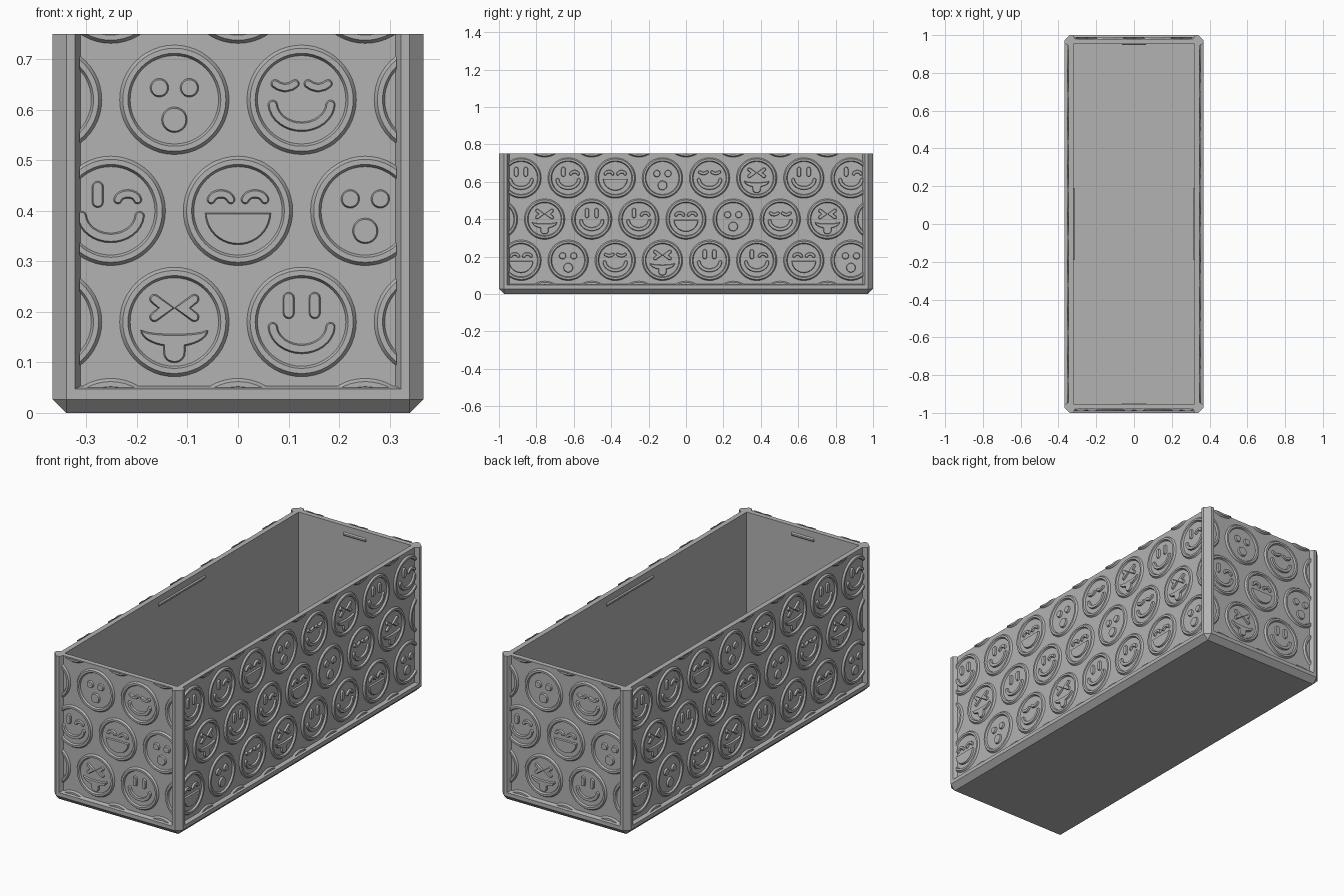
import bpy, bmesh
from math import sin, cos, pi, radians
from mathutils import Matrix, Vector

if "Cube" in bpy.data.objects:
    bpy.data.objects.remove(bpy.data.objects["Cube"])

HX, HY, HZ = 0.367, 1.0, 0.75      # half width, half length, height
CHAMFER, WALL, RECESS = 0.027, 0.046, 0.02
PITCH, ROW, RELIEF = 0.252, 0.22, 0.009
PX = 0.00198                       # drawing unit for the faces

grey = bpy.data.materials.new("matte grey")
grey.use_nodes = True
grey.diffuse_color = (0.45, 0.45, 0.45, 1)
grey.node_tree.nodes["Principled BSDF"].inputs["Base Color"].default_value = grey.diffuse_color


def make_object(name, bm):
    mesh = bpy.data.meshes.new(name)
    bm.to_mesh(mesh)
    bm.free()
    mesh.materials.append(grey)
    obj = bpy.data.objects.new(name, mesh)
    bpy.context.collection.objects.link(obj)
    return obj


def select(obj):
    bpy.ops.object.select_all(action='DESELECT')
    obj.select_set(True)
    bpy.context.view_layer.objects.active = obj


def hull(bm, points, matrix=Matrix()):
    verts = [bm.verts.new(matrix @ Vector(p)) for p in points]
    bmesh.ops.convex_hull(bm, input=verts)


def box_points(x, y, z0, z1):
    return [(sx * x, sy * y, z) for sx in (-1, 1) for sy in (-1, 1) for z in (z0, z1)]


def wall_frame(turn, distance):
    """Local u along the wall, v up, w outwards."""
    return (Matrix.Rotation(radians(90 * turn), 4, 'Z')
            @ Matrix.Translation((0, -distance, 0)) @ Matrix.Rotation(radians(90), 4, 'X'))


# Each wall: name, quarter turns, distance from centre, half length
WALLS = [("front", 0, HY, HX), ("left", 1, HX, HY), ("back", 2, HY, HX), ("right", 3, HX, HY)]

# Box shell with chamfered corners and bottom
bm = bmesh.new()
hull(bm, box_points(HX, HY, 0, HZ))
bmesh.ops.dissolve_limit(bm, angle_limit=0.01, verts=bm.verts[:], edges=bm.edges[:])
edges = [e for e in bm.edges if min(v.co.z for v in e.verts) < 0.01]
bmesh.ops.bevel(bm, geom=edges, offset=CHAMFER, segments=1, affect='EDGES', profile=0.5)
bmesh.ops.recalc_face_normals(bm, faces=bm.faces[:])
box = make_object("box_shell", bm)

# Cavity and the sunken panels, leaving corner posts and a bottom rail
bm = bmesh.new()
hull(bm, box_points(HX - WALL, HY - WALL, WALL, 1))
for name, turn, dist, half in WALLS:
    pts = []
    for w, side, low in ((-RECESS, half - 0.055, 0.053), (RECESS, half - 0.033, 0.041)):
        pts += [(s * side, v, w) for s in (-1, 1) for v in (low, 1)]
    hull(bm, pts, wall_frame(turn, dist))
bmesh.ops.recalc_face_normals(bm, faces=bm.faces[:])
cutter = make_object("shell_cutter", bm)
cutter.hide_render = True
mod = box.modifiers.new("hollow", 'BOOLEAN')
mod.operation, mod.solver, mod.object = 'DIFFERENCE', 'EXACT', cutter
select(box)
bpy.ops.object.modifier_apply(modifier=mod.name)
bpy.data.objects.remove(cutter)

# Small catch ridges inside the rim
for name, turn, dist, half in WALLS:
    bm = bmesh.new()
    length = 0.19 if half == HY else 0.063
    profile = ((0.695, 0.003), (0.703, -0.006), (0.711, -0.006), (0.719, 0.003))
    hull(bm, [(s * length, v, w) for s in (-1, 1) for v, w in profile],
         wall_frame(turn, dist - WALL))
    make_object(name + "_catch_ridge", bm)


# Relief helpers
def pad(bm, outline, origin, bevel=0.003):
    """Raised bevelled shape from an outline in drawing units."""
    u, v = origin
    f = bm.faces.new([bm.verts.new((u + x * PX, v + y * PX, -0.001)) for x, y in outline])
    f.normal_update()
    if f.normal.z < 0:
        f.normal_flip()
    bmesh.ops.inset_individual(bm, faces=[f], thickness=bevel)
    for vert in f.verts:
        vert.co.z = RELIEF


def arc(cx, cy, a, b, start, end, n):
    angles = [radians(start + (end - start) * i / n) for i in range(n + 1)]
    return [(cx + a * cos(t), cy + b * sin(t)) for t in angles]


def disc(cx, cy, r, n=20):
    return arc(cx, cy, r, r, 0, 360, n)[:-1]


def stroke(path, r):
    """Outline of a path with round ends."""
    p = [Vector(q) for q in path]
    dirs = [(b - a).normalized() for a, b in zip(p, p[1:])]
    left, right = [], []
    for i, q in enumerate(p):
        d0, d1 = dirs[max(i - 1, 0)], dirs[min(i, len(dirs) - 1)]
        t = (d0 + d1).normalized()
        n = Vector((-t.y, t.x)) * (r / max(t.dot(d0), 0.4))
        left.append(q + n)
        right.append(q - n)

    def cap(q, n):
        return [q + Matrix.Rotation(-pi * k / 6, 2) @ n for k in range(1, 6)]
    return left + cap(p[-1], left[-1] - p[-1]) + right[::-1] + cap(p[0], right[0] - p[0])


def ring(bm, u, v, n=48):
    profile = ((0.109, -0.001), (0.102, RELIEF), (0.092, RELIEF), (0.087, -0.001))
    loops = [[bm.verts.new((u + r * cos(2 * pi * i / n), v + r * sin(2 * pi * i / n), w))
              for r, w in profile] for i in range(n)]
    for i in range(n):
        a, b = loops[i], loops[(i + 1) % n]
        for j in range(4):
            k = (j + 1) % 4
            bm.faces.new((a[j], b[j], b[k], a[k]))


# Parts of the six faces
grin = stroke(arc(0, -3, 29, 24, 185, 355, 16), 5)
tall_eyes = [stroke([(x, 9), (x, 24)], 6) for x in (-13, 13)]
arch_eyes = [stroke(arc(x, 10, 10, 7, 170, 10, 8), 4.5) for x in (-17, 17)]
curl_eyes = [stroke([(x - 10, 16), (x - 6, 13.5), (x, 12), (x + 6, 13.5), (x + 10, 16)], 4.5)
             for x in (-16.5, 16.5)]
round_eyes = [disc(x, 12, 9.5) for x in (-15, 15)]
squint_eyes = [stroke([(s * 20, 23), (s * 8, 14), (s * 20, 5)], 5) for s in (-1, 1)]
half_mouth = arc(0, -2, 33, 32, 180, 360, 20)
wide_mouth = arc(0, -8, 34, 17, 180, 360, 16) + arc(0, -8, 31, 4, 350, 190, 8)
tongue = [(-11, -21)] + arc(0, -31, 11, 10, 180, 360, 10) + [(11, -21)]
FACES = [
    tall_eyes + [grin],
    [tall_eyes[0], arch_eyes[1], grin],
    arch_eyes + [half_mouth],
    round_eyes + [disc(0, -20, 13)],
    curl_eyes + [grin],
    squint_eyes + [wide_mouth, tongue],
]

# Medallions on each wall, trimmed to the panel
for name, turn, dist, half in WALLS:
    bm = bmesh.new()
    side = half - 0.053
    for row in range(5):
        shift = 0 if row % 2 == 0 else -0.5
        first_face = (0, 5, 2, 3, 0)[row]
        v = -0.04 + ROW * row
        for i in range(-5, 7):
            u = (i + shift) * PITCH
            if abs(u) > side + 0.109:
                continue
            ring(bm, u, v)
            if row in (1, 2, 3) and abs(u) < side:
                for outline in FACES[(first_face + i) % 6]:
                    pad(bm, outline, (u, v))
    for co, no in (((side, 0, 0), (1, 0, 0)), ((-side, 0, 0), (-1, 0, 0)),
                   ((0, HZ, 0), (0, 1, 0)), ((0, 0.05, 0), (0, -1, 0))):
        cut = bmesh.ops.bisect_plane(bm, geom=bm.verts[:] + bm.edges[:] + bm.faces[:],
                                     plane_co=co, plane_no=no, clear_outer=True)
        rim = [g for g in cut["geom_cut"] if isinstance(g, bmesh.types.BMEdge)]
        bmesh.ops.holes_fill(bm, edges=rim, sides=8)
    bm.transform(wall_frame(turn, dist - RECESS))
    relief = make_object(name + "_face_medallions", bm)
    select(relief)
    bpy.ops.object.shade_smooth_by_angle(angle=radians(25))
